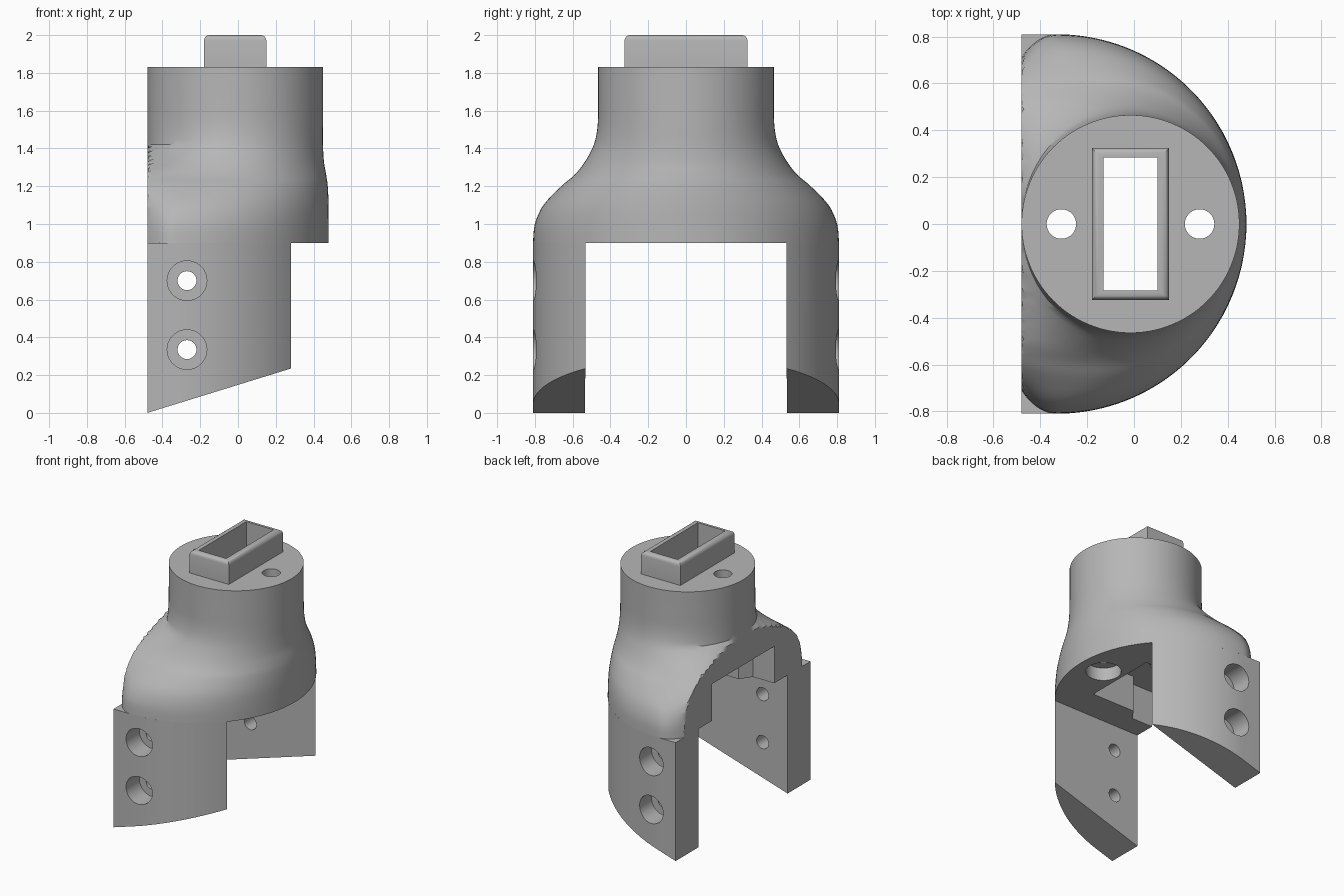
import bpy, bmesh, math
from mathutils import Matrix

if "Cube" in bpy.data.objects:
    bpy.data.objects.remove(bpy.data.objects["Cube"], do_unlink=True)

# One plain grey for the whole bracket
grey = bpy.data.materials.new("plain grey")
grey.use_nodes = True
grey.diffuse_color = (0.47, 0.47, 0.47, 1)
grey.node_tree.nodes["Principled BSDF"].inputs["Base Color"].default_value = grey.diffuse_color

BACK = -0.48     # flat rear plane
DECK = 0.9       # underside of the neck
TOP = 1.83       # flange height


def finish(bm, name):
    bmesh.ops.recalc_face_normals(bm, faces=bm.faces)
    mesh = bpy.data.meshes.new(name)
    bm.to_mesh(mesh)
    bm.free()
    obj = bpy.data.objects.new(name, mesh)
    bpy.context.collection.objects.link(obj)
    mesh.materials.append(grey)
    return obj


def skin(rings, name):
    """Closed solid through equal-length rings of points."""
    bm = bmesh.new()
    loops = [[bm.verts.new(p) for p in ring] for ring in rings]
    n = len(loops[0])
    for low, high in zip(loops, loops[1:]):
        for i in range(n):
            j = (i + 1) % n
            bm.faces.new((low[i], low[j], high[j], high[i]))
    bm.faces.new(loops[0][::-1])
    bm.faces.new(loops[-1])
    return finish(bm, name)


def prism(outline, z0, z1, name):
    return skin([[(x, y, z) for x, y in outline] for z in (z0, z1)], name)


def box(x0, x1, y, z0, z1, name):
    return prism([(x0, -y), (x1, -y), (x1, y), (x0, y)], z0, z1, name)


def cylinder(centre, radius, length, axis, name):
    bm = bmesh.new()
    turn = Matrix.Rotation(math.pi / 2, 4, 'X') if axis == 'Y' else Matrix()
    bmesh.ops.create_cone(bm, cap_ends=True, segments=40, radius1=radius, radius2=radius,
                          depth=length, matrix=Matrix.Translation(centre) @ turn)
    return finish(bm, name)


def activate(obj):
    bpy.ops.object.select_all(action='DESELECT')
    obj.select_set(True)
    bpy.context.view_layer.objects.active = obj


def cut(obj, cutter):
    cutter.hide_render = True
    mod = obj.modifiers.new("cut", 'BOOLEAN')
    mod.operation = 'DIFFERENCE'
    mod.solver = 'EXACT'
    mod.object = cutter
    activate(obj)
    bpy.ops.object.modifier_apply(modifier=mod.name)
    bpy.data.objects.remove(cutter, do_unlink=True)


def smooth(obj):
    activate(obj)
    bpy.ops.object.shade_smooth_by_angle(angle=math.radians(30))


def spline(rows, steps):
    """Catmull-Rom interpolation of rows of numbers."""
    out = []
    for i in range(len(rows) - 1):
        a, b = rows[max(i - 1, 0)], rows[i]
        c, d = rows[i + 1], rows[min(i + 2, len(rows) - 1)]
        for s in range(steps):
            t = s / steps
            out.append([0.5 * (2 * q + (r - p) * t + (2 * p - 5 * q + 4 * r - u) * t ** 2
                               + (3 * q - p - 3 * r + u) * t ** 3)
                        for p, q, r, u in zip(a, b, c, d)])
    return out + [list(rows[-1])]


# Neck: D-shaped base flowing into a round flange, trimmed by the rear plane
# columns: height, half width, front reach, rear fullness
stations = [(DECK, .81, .48, 2.1), (1.0, .80, .48, 2.1), (1.1, .755, .48, 2.3),
            (1.2, .66, .475, 2.8), (1.26, .59, .467, 2.5), (1.33, .535, .455, 1.5),
            (1.42, .488, .45, 1), (1.52, .468, .45, 1), (1.65, .465, .45, 1),
            (TOP, .465, .45, 1)]


def section(z, width, reach, fullness, n=112):
    mid = -0.015 - 0.315 * (width - 0.465) / 0.345
    rear = (mid - BACK) * max(1, fullness)
    ring = []
    for i in range(n):
        a = 2 * math.pi * i / n
        c = math.cos(a)
        x = mid + c * ((reach - mid) if c > 0 else rear)
        ring.append((max(BACK, x), width * math.sin(a), z))
    return ring


neck = skin([section(*row) for row in spline(stations, 4)], "neck")

# Connector pocket opening to the rear, and the shaft above it
pocket = [(-.6, -.375), (-.3, -.375), (-.24, -.29), (.13, -.29)]
cut(neck, prism(pocket + [(x, -y) for x, y in reversed(pocket)], .8, 1.18, "pocket_cutter"))
cut(neck, box(-.13, .1, .285, 1.1, 1.95, "shaft_cutter"))

# Flange screw holes with counterbores from below
for x, seat in ((-.31, 1.25), (.28, 1.0)):
    cut(neck, cylinder((x, 0, 1.4), .063, 1.2, 'Z', "screw_cutter"))
    cut(neck, cylinder((x, 0, seat - .15), .125, .3, 'Z', "counterbore_cutter"))
smooth(neck)

# Raised rectangular socket on the flange
socket = box(-.18, .15, .325, TOP, 2.0, "socket")
bm = bmesh.new()
bm.from_mesh(socket.data)
rim = [e for e in bm.edges if all(v.co.z > 1.99 for v in e.verts)]
bmesh.ops.bevel(bm, geom=rim, offset=.028, segments=4, profile=.5, affect='EDGES')
bm.to_mesh(socket.data)
bm.free()
cut(socket, box(-.13, .1, .285, 1.7, 2.2, "socket_cutter"))
smooth(socket)

# Two side legs: slices of the D outline with slanted feet and bolt holes
end = math.acos(.61 / .81)
arc = [math.pi / 2 + (end - math.pi / 2) * i / 24 for i in range(25)]
for side, name in ((-1, "right_leg"), (1, "left_leg")):
    outline = [(BACK, .535), (BACK, .81)]
    outline += [(-.33 + .81 * math.cos(a), .81 * math.sin(a)) for a in arc]
    foot = [(x, side * y, .309 * (x - BACK)) for x, y in outline]
    head = [(x, y, DECK) for x, y, z in foot]
    leg = skin([foot, head], name)
    for z in (.335, .7):
        cut(leg, cylinder((-.27, side * .65, z), .05, .6, 'Y', "bolt_cutter"))
        cut(leg, cylinder((-.27, side * .8, z), .105, .3, 'Y', "bolt_seat_cutter"))
    smooth(leg)
